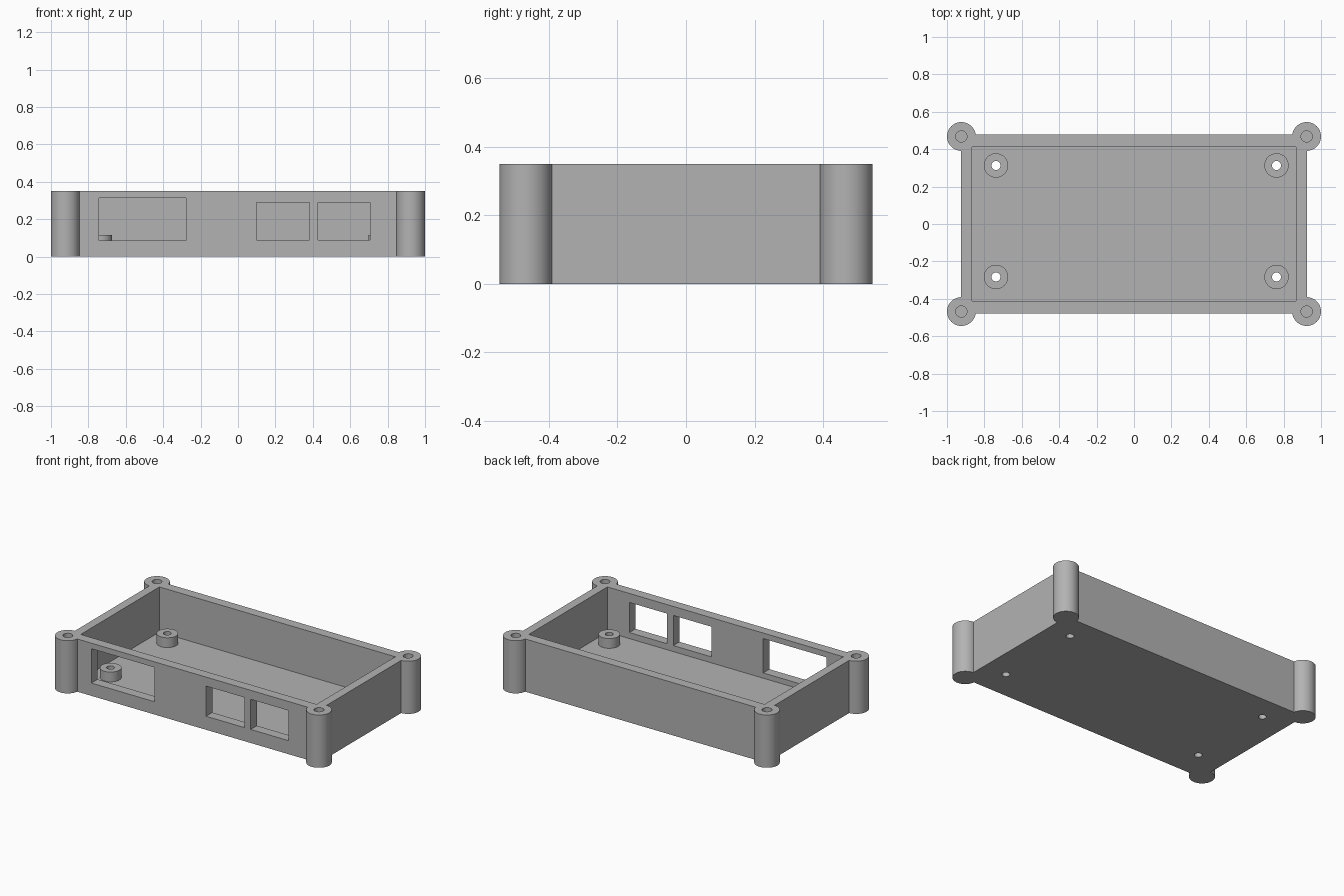
import bpy
import math

default = bpy.data.objects.get("Cube")
if default:
    bpy.data.objects.remove(default, do_unlink=True)

HEIGHT, FLOOR, STANDOFF_TOP = 0.35, 0.05, 0.115
POSTS = [(sx * 0.923, sy * 0.468) for sx in (-1, 1) for sy in (-1, 1)]
STANDOFFS = [(x, y) for x in (-0.738, 0.762) for y in (-0.283, 0.313)]
# front openings: left, right, bottom, top
WINDOWS = [(-0.743, -0.278, 0.085, 0.313),
           (0.10, 0.382, 0.09, 0.29),
           (0.428, 0.706, 0.09, 0.29)]

grey = bpy.data.materials.new("plain grey plastic")
grey.use_nodes = True
color = (0.45, 0.45, 0.45, 1)
grey.diffuse_color = color
grey.node_tree.nodes["Principled BSDF"].inputs["Base Color"].default_value = color


def box(name, x0, x1, y0, y1, z0, z1):
    bpy.ops.mesh.primitive_cube_add(
        size=1, location=((x0 + x1) / 2, (y0 + y1) / 2, (z0 + z1) / 2))
    ob = bpy.context.object
    ob.name = name
    ob.scale = (x1 - x0, y1 - y0, z1 - z0)
    bpy.ops.object.transform_apply(location=True, rotation=True, scale=True)
    ob.data.materials.append(grey)
    return ob


def rod(name, center, radius, z0, z1):
    bpy.ops.mesh.primitive_cylinder_add(
        vertices=48, radius=radius, depth=z1 - z0,
        location=(*center, (z0 + z1) / 2))
    ob = bpy.context.object
    ob.name = name
    bpy.ops.object.transform_apply(location=True, rotation=True, scale=True)
    ob.data.materials.append(grey)
    return ob


def combine(target, tool, operation):
    mod = target.modifiers.new(operation.lower(), "BOOLEAN")
    mod.operation = operation
    mod.solver = "EXACT"
    mod.object = tool
    bpy.context.view_layer.objects.active = target
    bpy.ops.object.modifier_apply(modifier=mod.name)
    bpy.data.objects.remove(tool, do_unlink=True)


# Open tray with corner posts
case = box("enclosure_tray", -0.925, 0.925, -0.478, 0.478, 0, HEIGHT)
for p in POSTS:
    combine(case, rod("corner_post", p, 0.077, 0, HEIGHT), "UNION")
combine(case, box("cavity", -0.867, 0.867, -0.413, 0.413, FLOOR, 0.5), "DIFFERENCE")

# Board standoffs rising from the floor
for p in STANDOFFS:
    combine(case, rod("standoff", p, 0.065, FLOOR / 2, STANDOFF_TOP), "UNION")

# Through holes in the standoffs, blind screw holes in the posts
for p in STANDOFFS:
    combine(case, rod("standoff_hole", p, 0.024, -0.1, 0.3), "DIFFERENCE")
for p in POSTS:
    combine(case, rod("screw_hole", p, 0.03, FLOOR, 0.5), "DIFFERENCE")

# Connector openings in the front wall
for x0, x1, z0, z1 in WINDOWS:
    combine(case, box("opening", x0, x1, -0.6, -0.38, z0, z1), "DIFFERENCE")

bpy.ops.object.select_all(action="DESELECT")
case.select_set(True)
bpy.context.view_layer.objects.active = case
bpy.ops.object.shade_smooth_by_angle(angle=math.radians(30))
